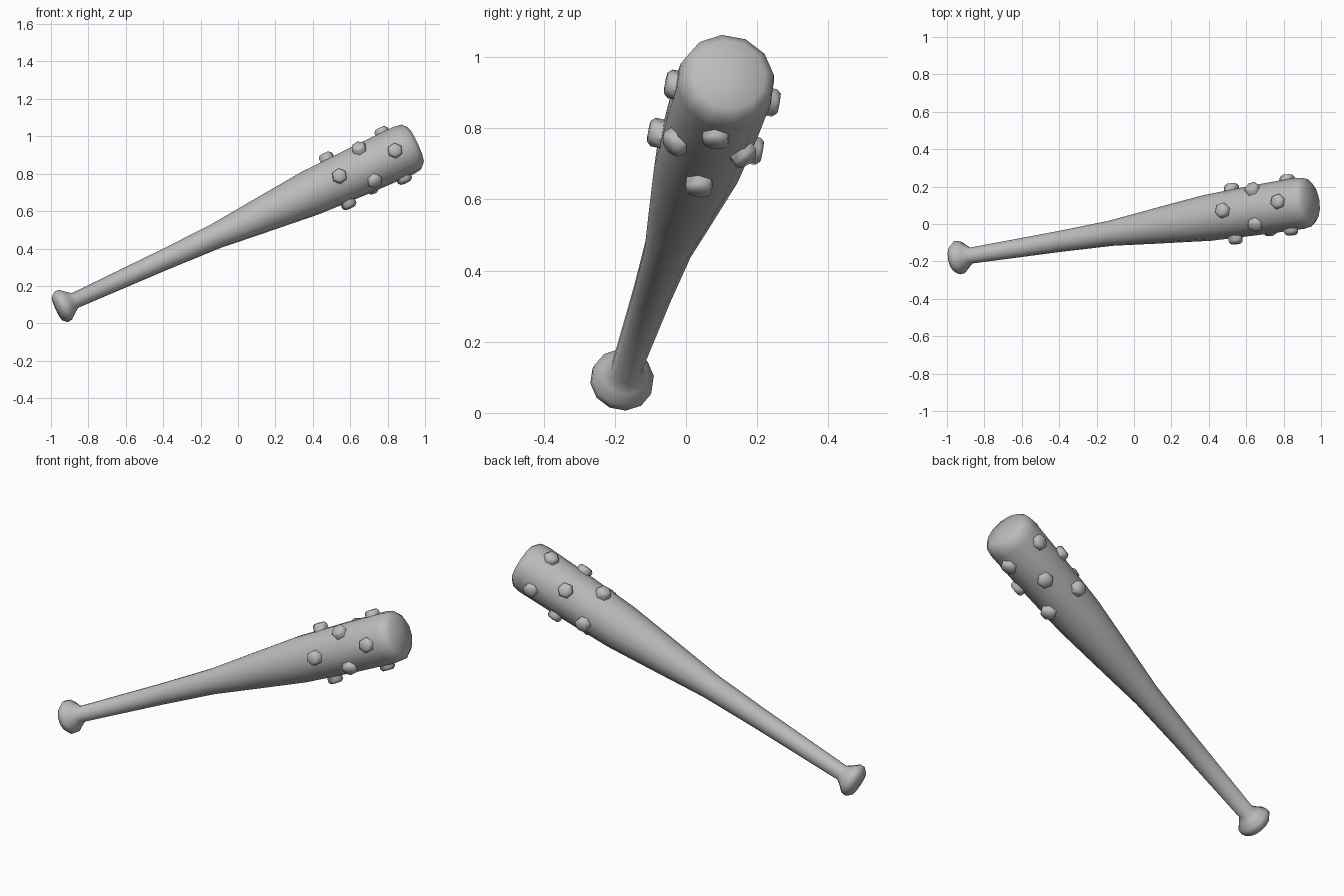
import bpy, bmesh, math
from mathutils import Vector, Matrix

if "Cube" in bpy.data.objects:
    bpy.data.objects.remove(bpy.data.objects["Cube"])

grey = bpy.data.materials.new("grey")
grey.diffuse_color = (0.5, 0.5, 0.5, 1)
grey.use_nodes = True
grey.node_tree.nodes["Principled BSDF"].inputs["Base Color"].default_value = grey.diffuse_color

# Club frame: long axis D, "up" side U, "back" side W
BASE = Vector((-0.942, -0.18, 0.09))
D = Vector((1.885, 0.3, 0.86)).normalized()
U = Vector((-0.43, 0.13, 0.89))
U = (U - D * U.dot(D)).normalized()
W = D.cross(U).normalized()


def lathe(name, profile, sides, origin, axis, ref, turn=0.0, angle=50):
    """Revolve (distance, radius) pairs around an axis; radius 0 closes the end."""
    side = axis.cross(ref)
    bm = bmesh.new()
    rings = []
    for d, r in profile:
        c = origin + axis * d
        if r == 0:
            rings.append([bm.verts.new(c)] * sides)
            continue
        ring = []
        for i in range(sides):
            a = turn + math.tau * i / sides
            ring.append(bm.verts.new(c + (ref * math.cos(a) + side * math.sin(a)) * r))
        rings.append(ring)
    for lo, hi in zip(rings, rings[1:]):
        for i in range(sides):
            j = (i + 1) % sides
            bm.faces.new(list(dict.fromkeys((lo[i], lo[j], hi[j], hi[i]))))
    bmesh.ops.recalc_face_normals(bm, faces=bm.faces)
    mesh = bpy.data.meshes.new(name)
    bm.to_mesh(mesh)
    bm.free()
    mesh.materials.append(grey)
    ob = bpy.data.objects.new(name, mesh)
    bpy.context.collection.objects.link(ob)
    bpy.context.view_layer.objects.active = ob
    ob.select_set(True)
    bpy.ops.object.shade_smooth_by_angle(angle=math.radians(angle))
    ob.select_set(False)
    return ob


# Club body: rounded knob, slim handle, swelling barrel, rounded tip
lathe("club_body", [
    (-0.034, 0), (-0.027, 0.07), (-0.004, 0.09), (0.022, 0.088), (0.05, 0.064),
    (0.078, 0.043), (0.60, 0.056), (0.91, 0.068), (1.20, 0.097), (1.48, 0.124),
    (1.80, 0.135), (2.03, 0.139), (2.075, 0.132), (2.10, 0.105), (2.112, 0)],
    12, BASE, D, U, math.radians(15), 80)

# Hexagonal studs: three rings of four, the middle ring turned by 45 degrees
for ring, (dist, turn) in enumerate([(1.637, 0), (1.803, 45), (1.967, 0)]):
    for k in range(4):
        a = math.radians(turn + 90 * k)
        out = U * math.cos(a) + W * math.sin(a)
        lathe(f"stud_{ring + 1}_{k + 1}", [
            (0.105, 0), (0.105, 0.041), (0.150, 0.041), (0.162, 0.030), (0.164, 0)],
            6, BASE + D * dist, out, D, math.radians(12), 50)
